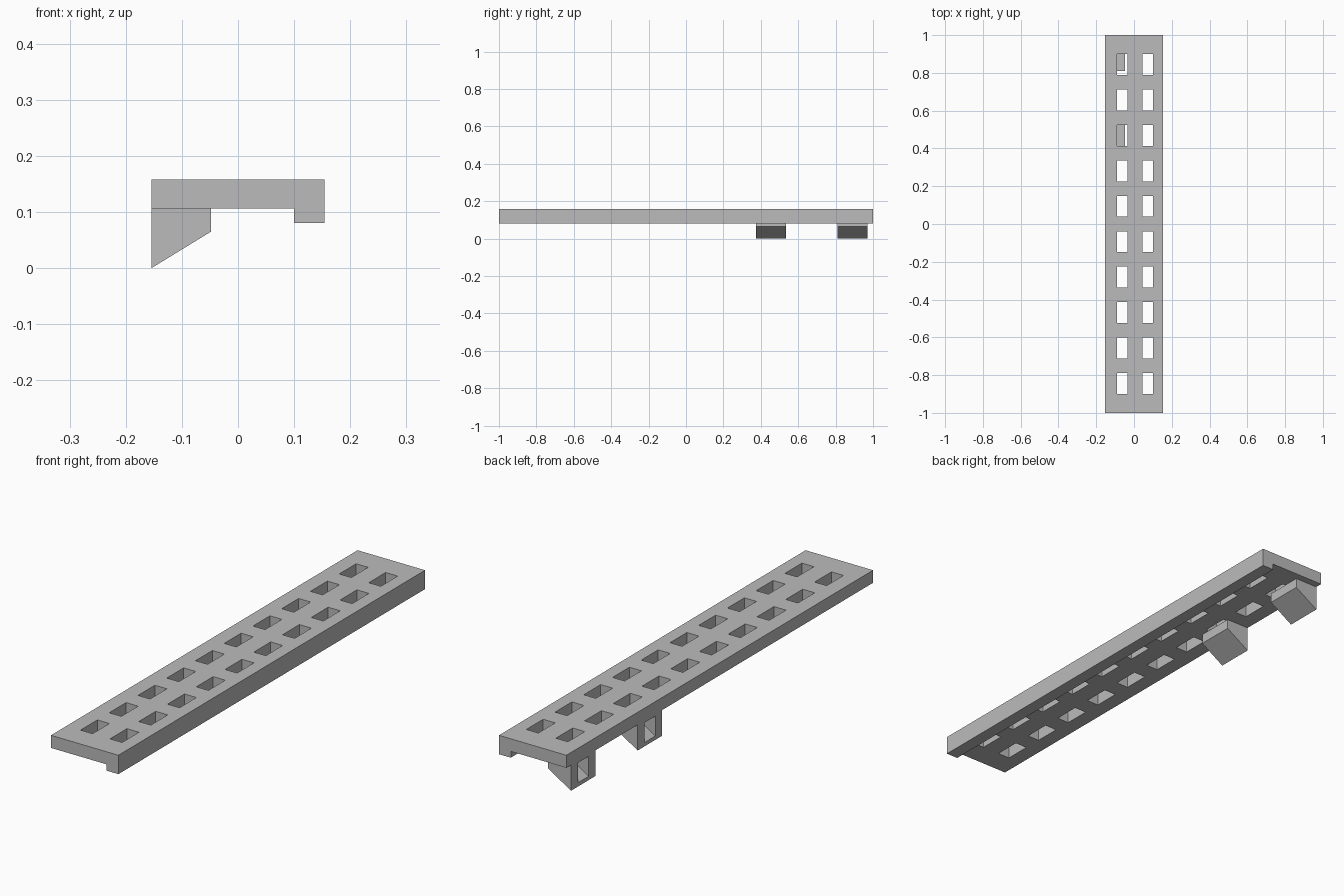
import bpy, bmesh

cube = bpy.data.objects.get("Cube")
if cube:
    bpy.data.objects.remove(cube, do_unlink=True)

grey = bpy.data.materials.new("plain grey")
grey.use_nodes = True
grey.diffuse_color = (0.5, 0.5, 0.5, 1)
grey.node_tree.nodes["Principled BSDF"].inputs["Base Color"].default_value = (0.5, 0.5, 0.5, 1)

HALF_W, TOP, UNDER, LIP = 0.154, 0.158, 0.106, 0.08
ROWS, PITCH, HOLE_LEN = 10, 0.1875, 0.11


def finish(bm, name):
    bmesh.ops.recalc_face_normals(bm, faces=bm.faces)
    mesh = bpy.data.meshes.new(name)
    bm.to_mesh(mesh)
    bm.free()
    mesh.materials.append(grey)
    obj = bpy.data.objects.new(name, mesh)
    bpy.context.collection.objects.link(obj)
    return obj


def extrude_down(bm, faces, depth, keep):
    out = bmesh.ops.extrude_face_region(bm, geom=faces)["geom"]
    bmesh.ops.translate(bm, vec=(0, 0, -depth),
                        verts=[v for v in out if isinstance(v, bmesh.types.BMVert)])
    if not keep:
        old = [f for f in faces if f.is_valid]
        if old:
            bmesh.ops.delete(bm, geom=old, context='FACES_ONLY')
    return [f for f in out if isinstance(f, bmesh.types.BMFace)]


# Slab: a grid with open cells for the slots, thickened downwards
xs = [-HALF_W, -0.09, -0.035, 0.045, 0.10, HALF_W]
ys = [-1.0]
for i in range(ROWS):
    mid = (i - (ROWS - 1) / 2) * PITCH
    ys += [mid - HOLE_LEN / 2, mid + HOLE_LEN / 2]
ys.append(1.0)

bm = bmesh.new()
grid = [[bm.verts.new((x, y, TOP)) for y in ys] for x in xs]
for i in range(len(xs) - 1):
    for j in range(len(ys) - 1):
        if i % 2 and j % 2:
            continue
        bm.faces.new((grid[i][j], grid[i + 1][j], grid[i + 1][j + 1], grid[i][j + 1]))
bmesh.ops.delete(bm, geom=[v for v in bm.verts if not v.link_faces], context='VERTS')
bottom = extrude_down(bm, bm.faces[:], TOP - UNDER, keep=True)

# Lip along the left edge
edge_faces = [f for f in bottom if f.calc_center_median().x > xs[-2]]
extrude_down(bm, edge_faces, UNDER - LIP, keep=False)
finish(bm, "slotted_slab")


# Wedge bracket with a sloping pocket in its outer face
def bracket(name, y):
    bm = bmesh.new()

    def ring(x, half, low, high):
        return [bm.verts.new((x, y + s * half, z))
                for s, z in ((-1, low), (1, low), (1, high), (-1, high))]

    rings = [ring(-0.048, 0.08, 0.065, UNDER),
             ring(-HALF_W, 0.08, 0.0, UNDER),
             ring(-HALF_W, 0.035, 0.016, 0.098),
             ring(-0.065, 0.035, 0.071, 0.098)]
    for a, b in zip(rings, rings[1:]):
        for k in range(4):
            n = (k + 1) % 4
            bm.faces.new((a[k], a[n], b[n], b[k]))
    bm.faces.new(rings[0])
    bm.faces.new(rings[-1])
    finish(bm, name)


bracket("back_bracket", 0.89)
bracket("inner_bracket", 0.455)
